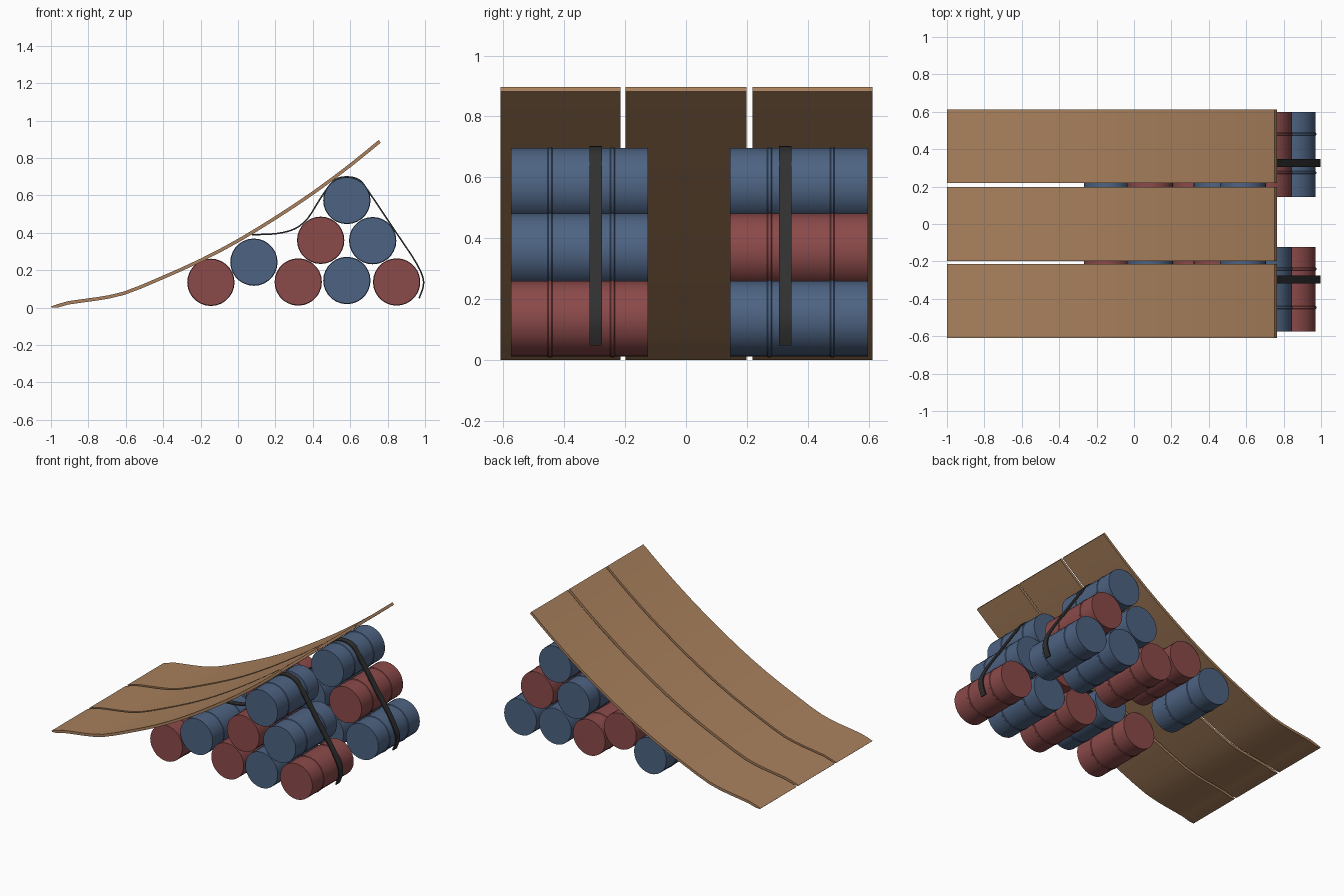
import bpy, bmesh, math

if "Cube" in bpy.data.objects:
    bpy.data.objects.remove(bpy.data.objects["Cube"])


def material(name, rgb):
    m = bpy.data.materials.new(name)
    m.diffuse_color = (*rgb, 1)
    m.use_nodes = True
    m.node_tree.nodes["Principled BSDF"].inputs["Base Color"].default_value = m.diffuse_color
    return m


BLUE = material("blue_steel", (0.075, 0.125, 0.225))
RED = material("red_steel", (0.26, 0.068, 0.068))
WOOD = material("brown_wood", (0.40, 0.22, 0.11))
STRAP = material("dark_strap", (0.03, 0.03, 0.03))


def finish(name, bm, mat, angle):
    bmesh.ops.recalc_face_normals(bm, faces=bm.faces)
    me = bpy.data.meshes.new(name)
    bm.to_mesh(me)
    bm.free()
    me.materials.append(mat)
    ob = bpy.data.objects.new(name, me)
    bpy.context.collection.objects.link(ob)
    bpy.ops.object.select_all(action='DESELECT')
    bpy.context.view_layer.objects.active = ob
    ob.select_set(True)
    bpy.ops.object.shade_smooth_by_angle(angle=math.radians(angle))
    return ob


def barrel(name, x, z, y0, y1, mat, sides=28):
    """Lathed drum lying along y, with two raised ribs."""
    r, rib, w = 0.1235, 0.1265, 0.008
    length = y1 - y0
    prof = [(0, r)]
    for f in (0.285, 0.74):
        c = f * length
        prof += [(c - w, r), (c - w * 0.6, rib), (c + w * 0.6, rib), (c + w, r)]
    prof.append((length, r))
    bm = bmesh.new()
    rings = []
    for dy, rad in prof:
        rings.append([bm.verts.new((x + rad * math.cos(a), y0 + dy, z + rad * math.sin(a)))
                      for a in (2 * math.pi * i / sides for i in range(sides))])
    for a, b in zip(rings, rings[1:]):
        for i in range(sides):
            j = (i + 1) % sides
            bm.faces.new((a[i], a[j], b[j], b[i]))
    bm.faces.new(rings[0])
    bm.faces.new(rings[-1])
    return finish(name, bm, mat, 30)


def smooth_path(pts, steps):
    """Catmull-Rom curve through the points."""
    p = [pts[0]] + pts + [pts[-1]]
    out = []
    for i in range(1, len(p) - 2):
        for s in range(steps):
            t = s / steps
            out.append(tuple(
                0.5 * (2 * b + (c - a) * t + (2 * a - 5 * b + 4 * c - d) * t * t
                       + (3 * b - a - 3 * c + d) * t ** 3)
                for a, b, c, d in zip(*p[i - 1:i + 3])))
    return out + [pts[-1]]


def band(name, path, y0, y1, thick, mat):
    """Strip with thickness that follows an xz path (the path is its upper side)."""
    bm = bmesh.new()
    secs = []
    for i, (x, z) in enumerate(path):
        a, b = path[max(i - 1, 0)], path[min(i + 1, len(path) - 1)]
        dx, dz = b[0] - a[0], b[1] - a[1]
        k = thick / math.hypot(dx, dz)
        u, v = x + dz * k, max(z - dx * k, 0)
        secs.append([bm.verts.new(c) for c in
                     ((x, y0, z), (x, y1, z), (u, y1, v), (u, y0, v))])
    for a, b in zip(secs, secs[1:]):
        for i in range(4):
            j = (i + 1) % 4
            bm.faces.new((a[i], a[j], b[j], b[i]))
    bm.faces.new(secs[0])
    bm.faces.new(secs[-1])
    return finish(name, bm, mat, 30)


# Barrel stack: x, z, front row colour, back row colour
STACK = [(-0.145, 0.135, RED, BLUE), (0.085, 0.243, BLUE, RED),
         (0.322, 0.137, RED, RED), (0.582, 0.145, BLUE, BLUE),
         (0.848, 0.137, RED, BLUE), (0.442, 0.36, RED, BLUE),
         (0.72, 0.358, BLUE, RED), (0.582, 0.573, BLUE, BLUE)]
for n, (x, z, front, back) in enumerate(STACK):
    barrel(f"front_barrel_{n + 1}", x, z, -0.575, -0.124, front)
    barrel(f"back_barrel_{n + 1}", x, z, 0.145, 0.598, back)

# Ramp of three bent boards
RAMP = [(-1, 0.006), (-0.91, 0.034), (-0.76, 0.055), (-0.61, 0.086), (-0.42, 0.163),
        (-0.2, 0.262), (0, 0.368), (0.2, 0.490), (0.4, 0.623), (0.6, 0.772), (0.752, 0.896)]
for n, (y0, y1) in enumerate([(-0.609, -0.215), (-0.198, 0.198), (0.219, 0.613)]):
    band(f"ramp_board_{n + 1}", smooth_path(RAMP, 2), y0, y1, 0.018, WOOD)

# Tie-down straps over the stack
TIE = [(0.075, 0.394), (0.2, 0.399), (0.3, 0.424), (0.37, 0.48), (0.44, 0.59),
       (0.51, 0.682), (0.58, 0.703), (0.65, 0.686), (0.70, 0.625), (0.85, 0.402),
       (0.96, 0.235), (0.997, 0.135), (0.972, 0.048)]
for n, y in enumerate((-0.296, 0.326)):
    band(f"strap_{n + 1}", smooth_path(TIE, 3), y - 0.021, y + 0.021, 0.008, STRAP)
